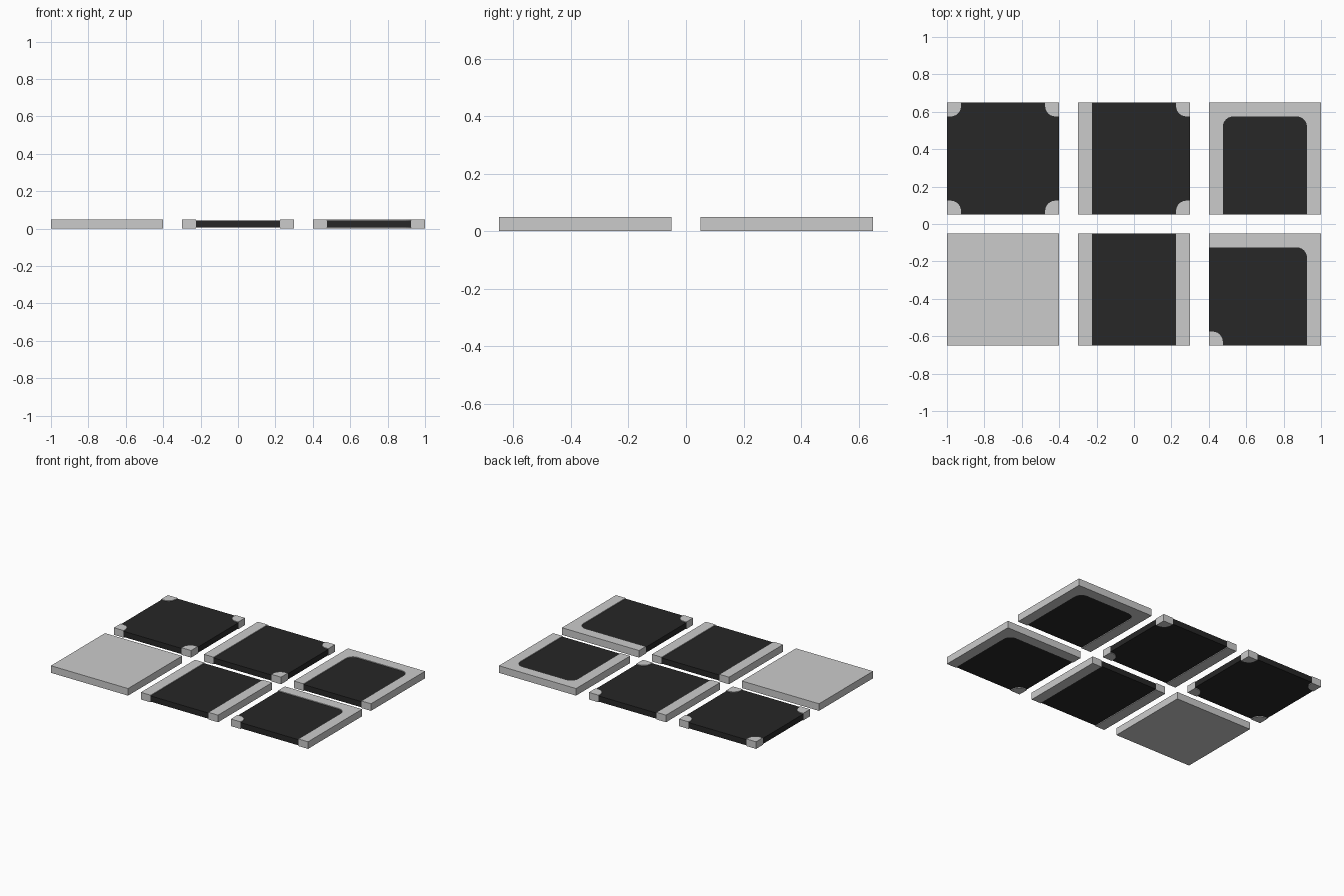
import bpy, bmesh, math
from mathutils import Vector

if "Cube" in bpy.data.objects:
    bpy.data.objects.remove(bpy.data.objects["Cube"])

H, E, R = 0.3, 0.225, 0.055      # half tile, half road width, kerb corner radius
TOP, ROAD_TOP, ROAD_LOW = 0.05, 0.045, 0.005
SEG = 6

asphalt = bpy.data.materials.new("asphalt")
asphalt.diffuse_color = (0.02, 0.02, 0.02, 1)
asphalt.use_nodes = True
asphalt.node_tree.nodes["Principled BSDF"].inputs["Base Color"].default_value = asphalt.diffuse_color


def rot(k, x, y):
    for _ in range(k % 4):
        x, y = -y, x
    return Vector((x, y))


def outline(points, r):
    """Replace each point flagged round by a small arc."""
    out, n = [], len(points)
    for i, (p, is_round) in enumerate(points):
        if not is_round:
            out.append(p)
            continue
        d1 = (points[i - 1][0] - p).normalized()
        d2 = (points[(i + 1) % n][0] - p).normalized()
        c = p + r * (d1 + d2)
        for s in range(SEG + 1):
            t = math.pi / 2 * s / SEG
            out.append(c - r * (d2 * math.cos(t) + d1 * math.sin(t)))
    return out


def prism(name, points, z0, z1, centre, mat=None):
    bm = bmesh.new()
    loop = outline(points, R)
    low = [bm.verts.new((p.x, p.y, z0)) for p in loop]
    high = [bm.verts.new((p.x, p.y, z1)) for p in loop]
    bm.faces.new(low[::-1])
    bm.faces.new(high)
    n = len(loop)
    for i in range(n):
        j = (i + 1) % n
        bm.faces.new((low[i], low[j], high[j], high[i]))
    bmesh.ops.recalc_face_normals(bm, faces=bm.faces)
    me = bpy.data.meshes.new(name)
    bm.to_mesh(me)
    bm.free()
    ob = bpy.data.objects.new(name, me)
    ob.location = (*centre, 0)
    bpy.context.collection.objects.link(ob)
    if mat:
        me.materials.append(mat)


def tile(name, opens, centre):
    """Sides: 0 right, 1 back, 2 left, 3 front. Open sides carry road."""
    if not opens:
        prism(name + "_slab", [(rot(k, H, H), False) for k in range(4)], 0, TOP, centre)
        return
    road = []
    for a, i in enumerate(opens):
        j = opens[a + 1] if a + 1 < len(opens) else opens[0] + 4
        # kerb line from one opening round to the next
        inner = [(rot(i, H, E), False)]
        for k in range(i, j):
            if (k % 4 in opens) == ((k + 1) % 4 in opens):
                inner.append((rot(k, E, E), True))
        inner.append((rot(j, H, -E), False))
        outer = [(rot(k, H, H), False) for k in range(j - 1, i - 1, -1)]
        prism(f"{name}_pavement_{a + 1}", inner + outer, 0, TOP, centre)
        road += inner
    prism(name + "_road", road, ROAD_LOW, ROAD_TOP, centre, asphalt)


# Front row
tile("plain", [], (-0.7, -0.35))
tile("straight", [1, 3], (0, -0.35))
tile("bend", [2, 3], (0.7, -0.35))
# Back row
tile("crossing", [0, 1, 2, 3], (-0.7, 0.35))
tile("junction", [0, 1, 3], (0, 0.35))
tile("dead_end", [3], (0.7, 0.35))
